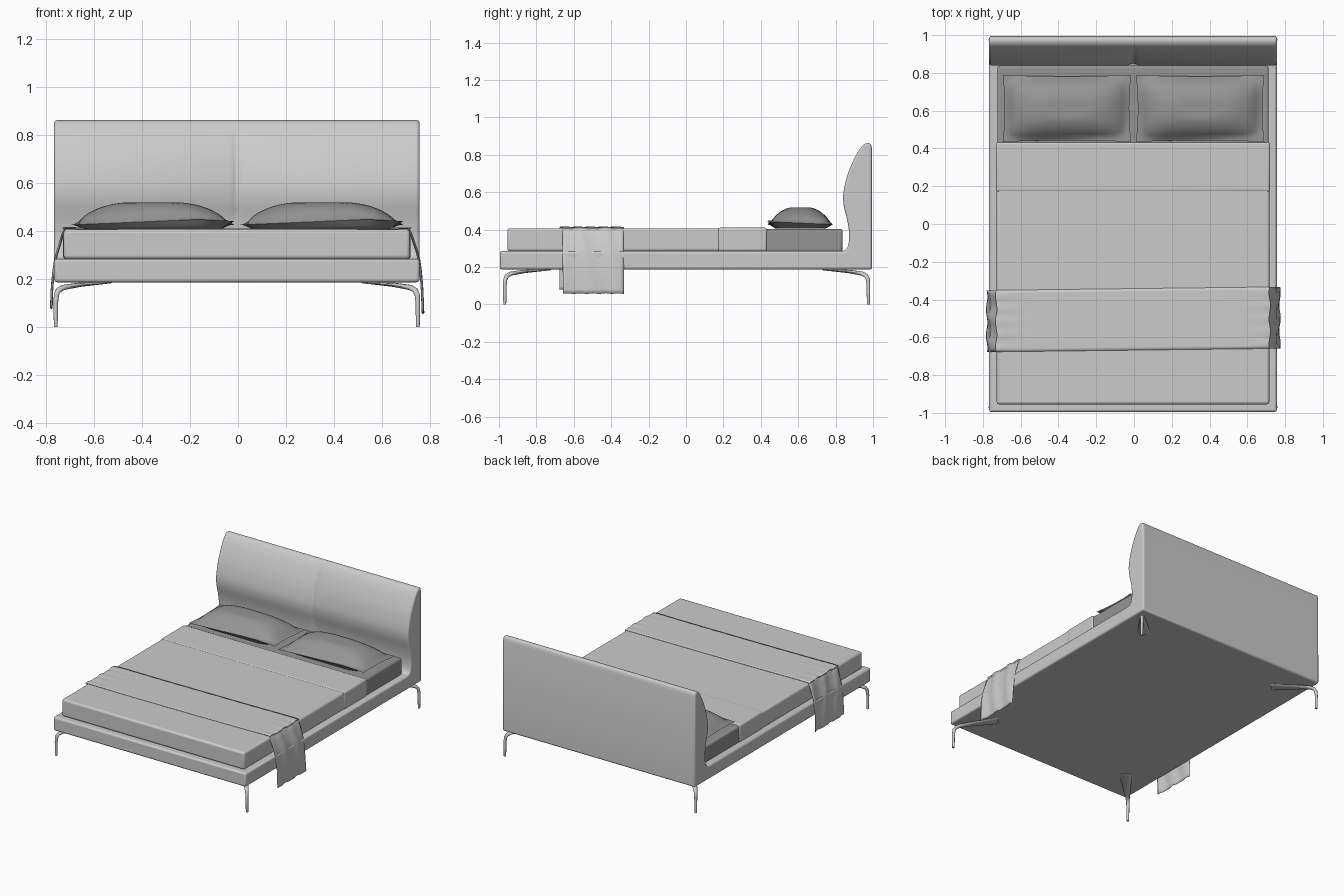
import bpy, bmesh, math
from mathutils import Vector

if "Cube" in bpy.data.objects:
    bpy.data.objects.remove(bpy.data.objects["Cube"], do_unlink=True)

CX = -0.005  # bed centre line


def material(name, value):
    mat = bpy.data.materials.new(name)
    mat.use_nodes = True
    color = (value, value, value, 1)
    mat.diffuse_color = color
    mat.node_tree.nodes["Principled BSDF"].inputs["Base Color"].default_value = color
    return mat


LIGHT = material("light grey fabric", 0.6)
DARK = material("dark grey linen", 0.3)


def finish(name, bm, mat, bevel=0, angle=40):
    """Turn a bmesh into a smooth shaded object with optional rounded edges."""
    bmesh.ops.recalc_face_normals(bm, faces=bm.faces)
    mesh = bpy.data.meshes.new(name)
    bm.to_mesh(mesh)
    bm.free()
    mesh.materials.append(mat)
    obj = bpy.data.objects.new(name, mesh)
    bpy.context.collection.objects.link(obj)
    if bevel:
        mod = obj.modifiers.new("rounded edges", "BEVEL")
        mod.width, mod.segments = bevel, 3
        mod.limit_method, mod.angle_limit = "ANGLE", math.radians(angle)
    bpy.ops.object.select_all(action="DESELECT")
    obj.select_set(True)
    bpy.context.view_layer.objects.active = obj
    bpy.ops.object.shade_smooth_by_angle(angle=math.radians(angle))
    return obj


def loft(bm, rings):
    """Join closed rings of points into a capped tube."""
    loops = [[bm.verts.new(p) for p in ring] for ring in rings]
    n = len(loops[0])
    for a, b in zip(loops, loops[1:]):
        for i in range(n):
            j = (i + 1) % n
            bm.faces.new((a[i], a[j], b[j], b[i]))
    bm.faces.new(loops[0])
    bm.faces.new(loops[-1])


def box(name, lo, hi, mat, bevel):
    bm = bmesh.new()
    rings = [[(x, y, z) for x, y in ((lo[0], lo[1]), (hi[0], lo[1]), (hi[0], hi[1]), (lo[0], hi[1]))]
             for z in (lo[2], hi[2])]
    loft(bm, rings)
    finish(name, bm, mat, bevel)


def spline(points, steps):
    """Catmull-Rom curve through 2D points."""
    pts = [Vector(p) for p in points]
    pts = [2 * pts[0] - pts[1]] + pts + [2 * pts[-1] - pts[-2]]
    out = []
    for a, b, c, d in zip(pts, pts[1:], pts[2:], pts[3:]):
        for k in range(steps):
            t = k / steps
            out.append(b + 0.5 * t * (c - a + t * (2 * a - 5 * b + 4 * c - d + t * (3 * (b - c) + d - a))))
    return out + [pts[-2]]


# Frame and headboard share one side profile, swept across the width
front_curve = spline([(0.82, 0.285), (0.85, 0.29), (0.868, 0.32), (0.872, 0.38), (0.862, 0.45), (0.843, 0.53),
                      (0.842, 0.6), (0.866, 0.7), (0.905, 0.79), (0.94, 0.845), (0.965, 0.862),
                      (0.986, 0.858), (0.994, 0.835)], 4)
profile = [(-0.995, 0.187), (-0.995, 0.285)] + [tuple(p) for p in front_curve] + [(0.995, 0.187)]


def pulled(y, z, amount):
    """Push the headboard front inward along the centre seam."""
    inside = 0.83 < y < 0.95 and 0.4 < z < 0.85
    return y + amount * math.sin(math.pi * (z - 0.4) / 0.45) ** 0.7 if inside else y


bm = bmesh.new()
stations = [(-0.762, 0), (-0.03, 0), (-0.012, 0.007), (0, 0.014), (0.012, 0.007), (0.03, 0), (0.762, 0)]
loft(bm, [[(CX + x, pulled(y, z, a), z) for y, z in profile] for x, a in stations])
finish("frame_and_headboard", bm, LIGHT, 0.012)

# Mattress and covers
box("mattress", (CX - 0.718, -0.945, 0.28), (CX + 0.718, 0.838, 0.403), DARK, 0.014)
box("blanket", (CX - 0.722, -0.955, 0.284), (CX + 0.722, 0.3, 0.407), LIGHT, 0.014)
box("turned_down_blanket", (CX - 0.725, 0.17, 0.284), (CX + 0.725, 0.433, 0.41), LIGHT, 0.012)


# Pillows: a domed top and a shallow underside meeting at a seam
def pillow(name, cx):
    bm = bmesh.new()
    nu, nv = 32, 20
    for is_top in (True, False):
        grid = []
        for i in range(nu + 1):
            row = []
            for j in range(nv + 1):
                u, v = 2 * i / nu - 1, 2 * j / nv - 1
                x = 0.34 * u * (1 - 0.03 * (1 - v * v))
                y = 0.177 * v * (1 - 0.04 * (1 - u * u))
                seam = 0.427 + 0.022 * (1 - v) / 2 * max(0, 1 - abs(u - 0.55) / 1.5)
                # quick rise near the rim, then a soft plateau
                rise = (1 - abs(u) ** 3.2) * (1 - abs(v) ** 2.6)
                if is_top:
                    top = 0.42 + 0.099 * min(1, rise ** 0.85 * 1.04)
                    z = seam + max(top - seam, 0) * min(1, 4 * rise)
                else:
                    z = seam - (seam - 0.407) * min(1, 2.5 * rise)
                row.append(bm.verts.new((cx + x, 0.612 + y, z)))
            grid.append(row)
        for a, b in zip(grid, grid[1:]):
            for j in range(nv):
                bm.faces.new((a[j], b[j], b[j + 1], a[j + 1]))
    # weld the two shells along the rim
    rim = [v for v in bm.verts if v.is_boundary]
    bmesh.ops.remove_doubles(bm, verts=rim, dist=0.0004)
    finish(name, bm, DARK, angle=50)


pillow("right_pillow", -0.355)
pillow("left_pillow", 0.35)

# Throw draped across the foot of the bed, with soft folds on the hanging ends
drape = spline([(-0.78, 0.075), (-0.776, 0.17), (-0.764, 0.27), (-0.745, 0.34), (-0.724, 0.398), (-0.69, 0.413),
                (-0.3, 0.412), (0.3, 0.412), (0.68, 0.413), (0.714, 0.398), (0.738, 0.34), (0.757, 0.27),
                (0.768, 0.17), (0.773, 0.055)], 5)
bm = bmesh.new()
rows = []
for x, z in drape:
    fold = 0.005 * max(0, min(1, (abs(x) - 0.6) / 0.12))
    row = []
    for j in range(21):
        t = j / 20
        wave = fold * math.sin(t * 15 + z * 9)
        row.append(bm.verts.new((x + wave * 0.8, -0.668 + 0.326 * t + 0.012 * x, z + abs(wave))))
    rows.append(row)
for a, b in zip(rows, rows[1:]):
    for j in range(20):
        bm.faces.new((a[j], b[j], b[j + 1], a[j + 1]))
throw = finish("throw_blanket", bm, LIGHT, angle=60)
throw.modifiers.new("cloth thickness", "SOLIDIFY").thickness = 0.003


# Legs: round foot bending into a flat arm that widens towards the middle
def leg(name, sx, sy):
    inward = Vector((-sx * 0.68, -sy * 0.73, 0)).normalized()
    across = Vector((-inward.y, inward.x, 0))
    foot = Vector((CX + sx * 0.755, 0.003 + sy * 0.972, 0))
    # distance inward, height, width, thickness
    path = [(0, 0, 0.016, 0.016), (0, 0.1, 0.02, 0.02), (0.004, 0.135, 0.022, 0.022), (0.016, 0.153, 0.026, 0.022),
            (0.045, 0.165, 0.032, 0.022), (0.14, 0.176, 0.055, 0.018), (0.3, 0.185, 0.085, 0.008)]
    centres = [foot + inward * d + Vector((0, 0, z)) for d, z, w, t in path]
    angles = [2 * math.pi * k / 12 for k in range(12)]
    rings = []
    for i, (d, z, w, t) in enumerate(path):
        tangent = (centres[min(i + 1, len(path) - 1)] - centres[max(i - 1, 0)]).normalized()
        normal = tangent.cross(across)
        rings.append([centres[i] + across * (w / 2 * math.cos(a)) + normal * (t / 2 * math.sin(a)) for a in angles])
    bm = bmesh.new()
    loft(bm, rings)
    finish(name, bm, LIGHT, angle=45)


for sx, side in ((1, "left"), (-1, "right")):
    for sy, end in ((1, "back"), (-1, "front")):
        leg(end + "_" + side + "_leg", sx, sy)
